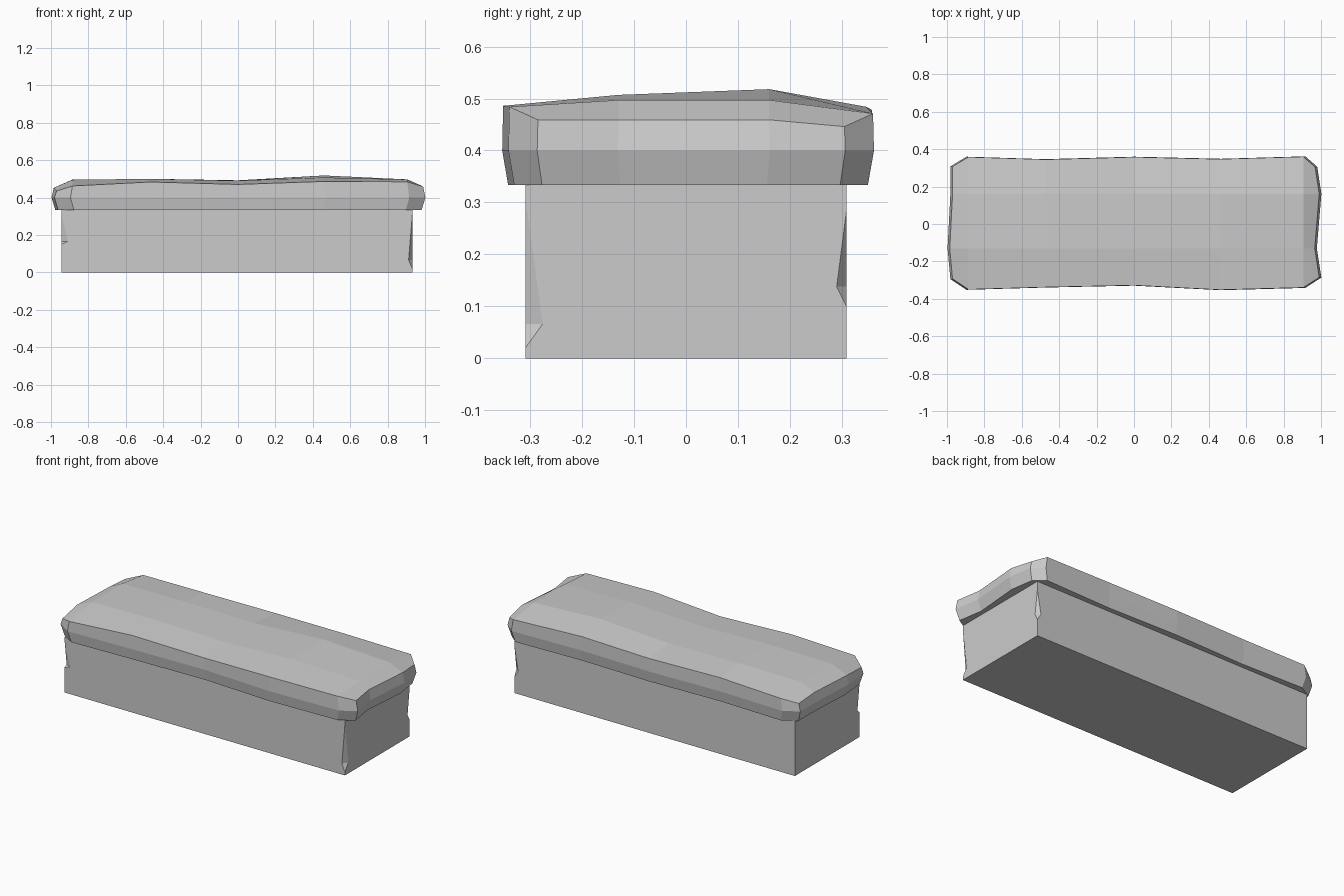
import bpy, bmesh
from mathutils import Vector

if "Cube" in bpy.data.objects:
    bpy.data.objects.remove(bpy.data.objects["Cube"])


def make_object(name, bm):
    bmesh.ops.recalc_face_normals(bm, faces=bm.faces[:])
    mesh = bpy.data.meshes.new(name)
    bm.to_mesh(mesh)
    bm.free()
    obj = bpy.data.objects.new(name, mesh)
    bpy.context.collection.objects.link(obj)
    return obj


# Stone base block
X0, X1, Y, H = -0.945, 0.932, 0.309, 0.335
bm = bmesh.new()
bmesh.ops.create_cube(bm, size=1)
for v in bm.verts:
    v.co = (X1 if v.co.x > 0 else X0, Y if v.co.y > 0 else -Y, H if v.co.z > 0 else 0)
base = make_object("stone_base", bm)


# Chips knocked out of the vertical corners
def chip(name, x, y, low, mid, high, dx, dy):
    sx, sy = (1 if x > 0 else -1), (1 if y > 0 else -1)
    lo, hi = Vector((x, y, low)), Vector((x, y, high))
    pa, pb = Vector((x - sx * dx, y, mid)), Vector((x, y - sy * dy, mid))
    m = (pa + pb) / 2
    pts = [lo + (lo - m) * 0.3, hi + (hi - m) * 0.3,
           pa + (pa - pb) * 0.5, pb + (pb - pa) * 0.5]
    cb = bmesh.new()
    vs = [cb.verts.new(p) for p in pts]
    for f in ((0, 1, 2), (0, 1, 3), (0, 2, 3), (1, 2, 3)):
        cb.faces.new([vs[i] for i in f])
    cutter = make_object(name, cb)
    cutter.hide_render = True
    cutter.hide_set(True)
    cutter.display_type = 'WIRE'
    mod = base.modifiers.new(name, 'BOOLEAN')
    mod.operation = 'DIFFERENCE'
    mod.solver = 'EXACT'
    mod.object = cutter


chip("front_right_chip_cutter", X1, -Y, 0.02, 0.066, 0.31, 0.02, 0.033)
chip("back_right_chip_cutter", X1, Y, 0.10, 0.138, 0.285, 0.025, 0.019)
chip("front_left_chip_cutter", X0, -Y, 0.15, 0.165, 0.32, 0.036, 0.02)

# Worn slab: each column is x and the heights of four rows, front to back
cols = [
    (-0.975, (0.435, 0.452, 0.455, 0.445)),
    (-0.885, (0.462, 0.495, 0.496, 0.472)),
    (-0.470, (0.483, 0.500, 0.498, 0.482)),
    (0.000, (0.470, 0.490, 0.492, 0.478)),
    (0.460, (0.486, 0.507, 0.518, 0.484)),
    (0.905, (0.484, 0.497, 0.497, 0.471)),
    (0.978, (0.459, 0.459, 0.459, 0.446)),
]
front = (-0.293, -0.350, -0.338, -0.328, -0.352, -0.340, -0.285)
back = (0.307, 0.358, 0.345, 0.358, 0.347, 0.360, 0.305)
right_wave = (0.012, -0.012, 0.012, -0.010)
left_wave = (0.005, -0.010, 0.005, 0.005)

bm = bmesh.new()
grid = []
for i, (x, zs) in enumerate(cols):
    column = []
    for j, y in enumerate((front[i], -0.13, 0.16, back[i])):
        dx = right_wave[j] if i == 6 else left_wave[j] if i == 0 else 0
        column.append(bm.verts.new((x + dx, y, zs[j])))
    grid.append(column)
for i in range(6):
    for j in range(3):
        bm.faces.new((grid[i][j], grid[i + 1][j], grid[i + 1][j + 1], grid[i][j + 1]))

# Slab sides: bulging middle ring, then a tucked-in bottom ring
loop = ([c[0] for c in grid] + grid[6][1:3] + [c[3] for c in reversed(grid)]
        + [grid[0][2], grid[0][1]])


def ring(upper, sx, sy, z):
    lower = [bm.verts.new((v.co.x * sx, v.co.y * sy, z)) for v in upper]
    n = len(upper)
    for k in range(n):
        bm.faces.new((upper[k], lower[k], lower[(k + 1) % n], upper[(k + 1) % n]))
    return lower


middle = ring(loop, 1.012, 1.005, 0.40)
bottom = ring(middle, 0.980, 0.968, H - 0.001)
bm.faces.new(bottom)
make_object("stone_slab", bm)
